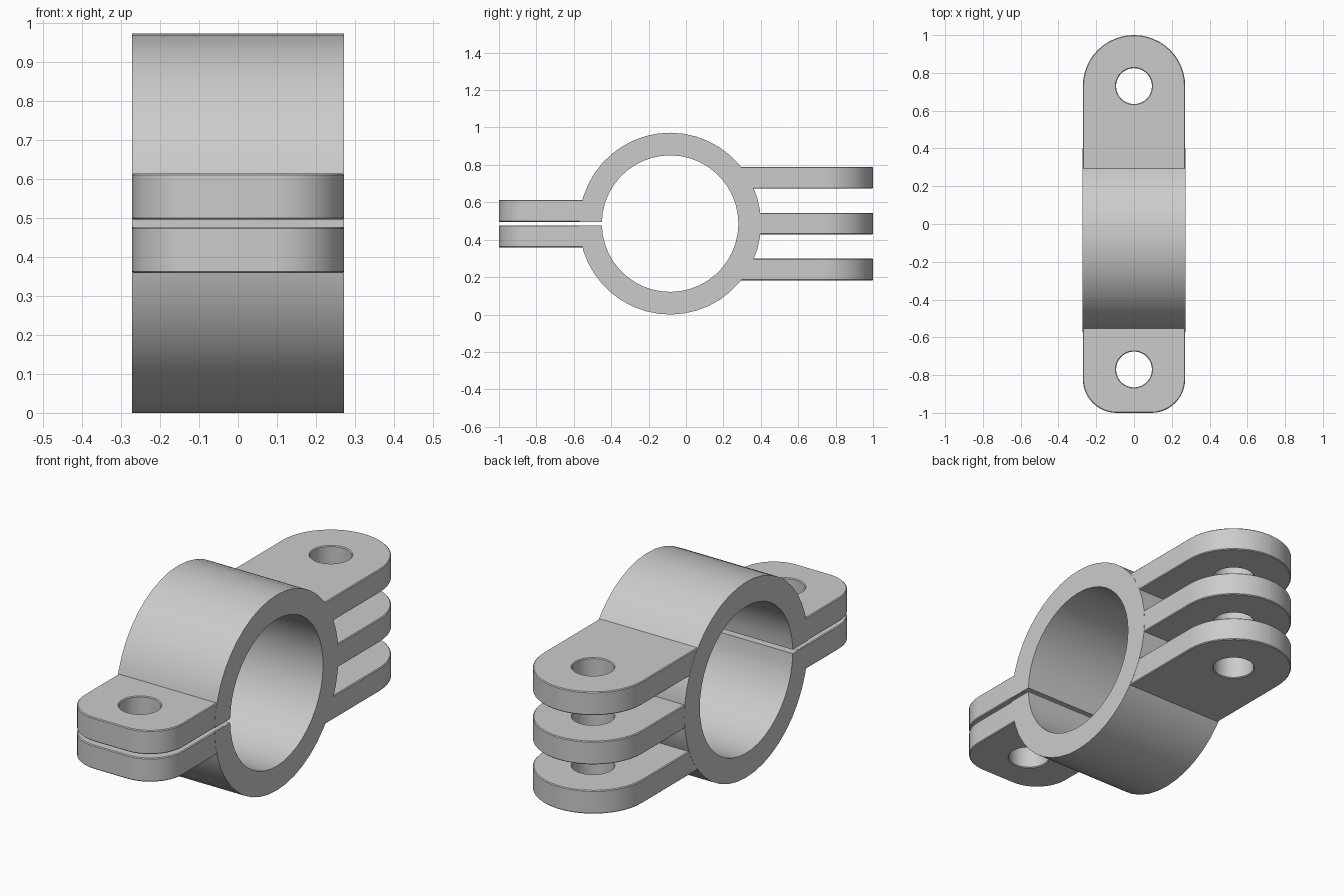
import bpy, bmesh
from math import sin, cos, pi, asin
from mathutils import Vector

if "Cube" in bpy.data.objects:
    bpy.data.objects.remove(bpy.data.objects["Cube"])

grey = bpy.data.materials.new("plain_grey")
grey.use_nodes = True
grey.diffuse_color = (0.6, 0.6, 0.6, 1)
grey.node_tree.nodes["Principled BSDF"].inputs["Base Color"].default_value = (0.6, 0.6, 0.6, 1)

HALF_W = 0.272                 # half width across x
MID_Z, RING_Y = 0.486, -0.085  # ring axis
R_OUT, R_IN = 0.486, 0.365
GAP = 0.0095                   # half the slot between the front tabs
HOLE_R = 0.095


def finish(name, bm, offset, bevel=0.0):
    """Thicken the flat faces in bm, soften sharp rims and make the object."""
    out = bmesh.ops.extrude_face_region(bm, geom=bm.faces[:], use_keep_orig=True)
    verts = [g for g in out["geom"] if isinstance(g, bmesh.types.BMVert)]
    bmesh.ops.translate(bm, verts=verts, vec=Vector(offset))
    bmesh.ops.recalc_face_normals(bm, faces=bm.faces[:])
    if bevel:
        rims = [e for e in bm.edges if e.calc_face_angle(0) > 1]
        bmesh.ops.bevel(bm, geom=rims, offset=bevel, segments=1,
                        profile=0.5, affect='EDGES')
    mesh = bpy.data.meshes.new(name)
    bm.to_mesh(mesh)
    bm.free()
    mesh.materials.append(grey)
    obj = bpy.data.objects.new(name, mesh)
    bpy.context.collection.objects.link(obj)
    bpy.ops.object.select_all(action='DESELECT')
    obj.select_set(True)
    bpy.context.view_layer.objects.active = obj
    bpy.ops.object.shade_smooth_by_angle(angle=0.5)


def clamp_ring(segments=44):
    """Split ring, open toward the front with a parallel-sided slot."""
    bm = bmesh.new()
    pairs = []
    for i in range(segments + 1):
        pair = []
        for r in (R_IN, R_OUT):
            start = asin((GAP + 0.0005) / r)
            a = pi + start + (2 * pi - 2 * start) * i / segments
            pair.append(bm.verts.new((-HALF_W, RING_Y + r * cos(a), MID_Z + r * sin(a))))
        pairs.append(pair)
    for (a, b), (c, d) in zip(pairs, pairs[1:]):
        bm.faces.new((a, b, d, c))
    finish("clamp_ring", bm, (2 * HALF_W, 0, 0))


def add_loop(bm, points):
    verts = [bm.verts.new(p) for p in points]
    return [bm.edges.new((v, verts[i - 1])) for i, v in enumerate(verts)]


def tab(name, side, root_y, hole_y, radius, z, thick):
    """Plate with a rounded tip at y = side and a bolt hole."""
    w = HALF_W - 0.001
    outline = [(w, root_y, z)]
    for corner in (1, -1):
        for i in range(13):
            t = pi / 2 * i / 12
            a = t if corner == 1 else pi / 2 + t
            outline.append((corner * (w - radius) + radius * cos(a),
                            side * (1 - radius + radius * sin(a)), z))
    outline.append((-w, root_y, z))
    hole = [(HOLE_R * cos(2 * pi * i / 32), hole_y + HOLE_R * sin(2 * pi * i / 32), z)
            for i in range(32)]
    bm = bmesh.new()
    edges = add_loop(bm, outline) + add_loop(bm, hole)
    bmesh.ops.triangle_fill(bm, edges=edges, use_beauty=True, normal=(0, 0, 1))
    finish(name, bm, (0, 0, thick), bevel=0.004)


clamp_ring()

# Pair of clamping tabs at the front
FRONT_T = 0.118
tab("front_tab_upper", -1, -0.49, -0.77, 0.18, MID_Z + GAP, FRONT_T)
tab("front_tab_lower", -1, -0.49, -0.77, 0.18, MID_Z - GAP - FRONT_T, FRONT_T)

# Three hinge tabs at the back, rooted inside the ring wall
REAR_T = 0.116
for label, dz, root in (("upper", 0.245, 0.25), ("middle", 0, 0.33), ("lower", -0.245, 0.25)):
    tab("rear_tab_" + label, 1, root, 0.73, 0.27, MID_Z + dz - REAR_T / 2, REAR_T)
